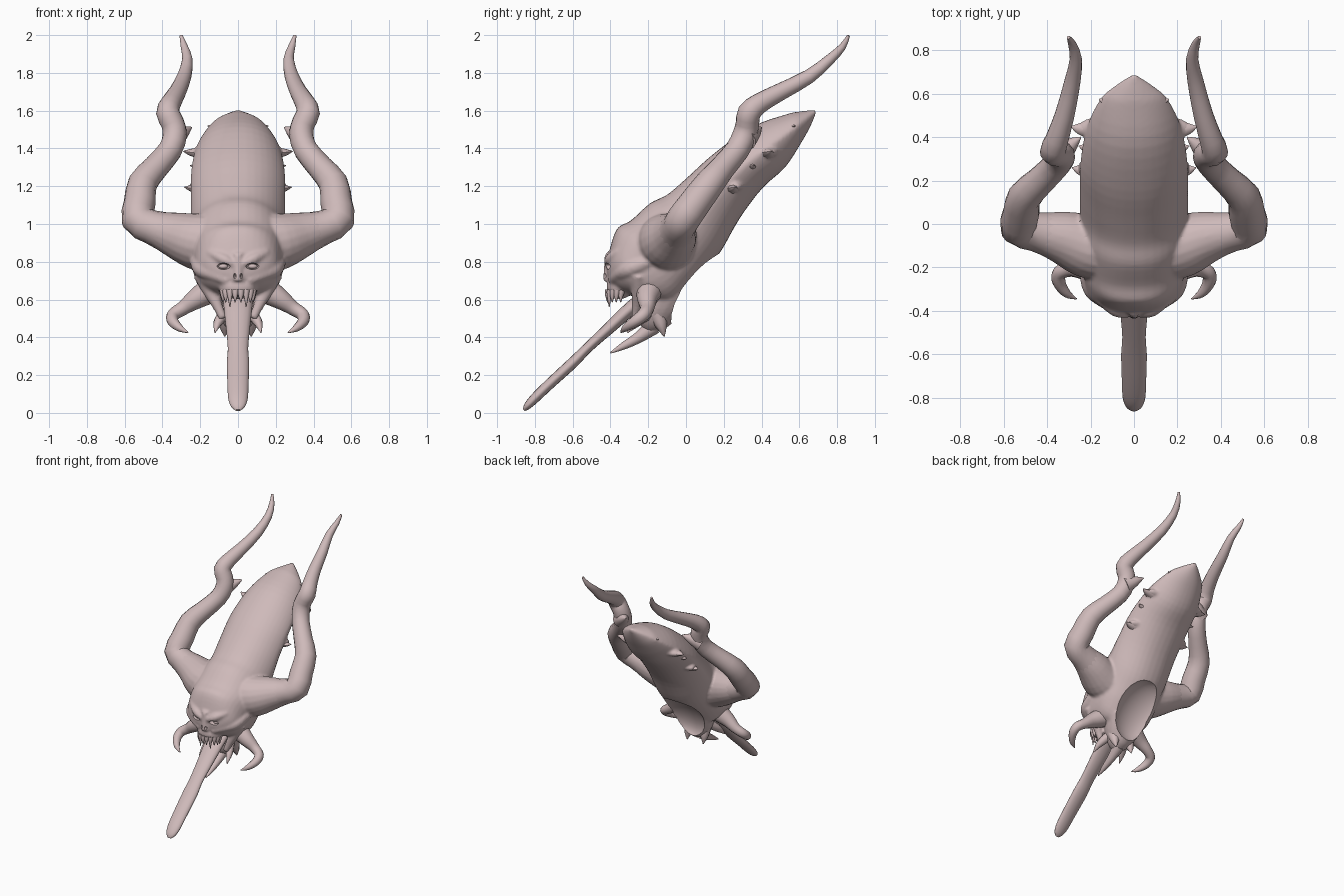
import bpy, bmesh, math
from mathutils import Vector, Matrix

bone = bpy.data.materials.new("pale pink bone")
bone.diffuse_color = (0.62, 0.49, 0.49, 1)


def spline(rows, steps):
    """Catmull-Rom through rows of numbers."""
    out = []
    for i in range(len(rows) - 1):
        a, b = rows[max(i - 1, 0)], rows[i]
        c, d = rows[i + 1], rows[min(i + 2, len(rows) - 1)]
        for s in range(steps):
            t = s / steps
            out.append([0.5 * (2 * q + (r - p) * t + (2 * p - 5 * q + 4 * r - w) * t * t
                        + (3 * q - p - 3 * r + w) * t ** 3) for p, q, r, w in zip(a, b, c, d)])
    return out + [list(rows[-1])]


def skin(bm, rings):
    loops = [[bm.verts.new(p) for p in r] for r in rings]
    n = len(loops[0])
    for a, b in zip(loops, loops[1:]):
        for i in range(n):
            bm.faces.new((a[i], a[(i + 1) % n], b[(i + 1) % n], b[i]))
    bm.faces.new(loops[0][::-1])
    bm.faces.new(loops[-1])


def tube(bm, rows, n=12, steps=4, flat=1.0, mirror=False):
    """Tapered tube along rows of x, y, z, radius."""
    pts = spline(rows, steps)
    for side in ((1, -1) if mirror else (1,)):
        c = [Vector((p[0] * side, p[1], p[2])) for p in pts]
        rings = []
        for i, p in enumerate(pts):
            t = (c[min(i + 1, len(c) - 1)] - c[max(i - 1, 0)]).normalized()
            if i == 0:
                u = Vector((0, 1, 0)) if abs(t.x) > 0.7 else Vector((1, 0, 0))
            u = (u - t * u.dot(t)).normalized()
            v = t.cross(u)
            r = max(p[3], 0.002)
            rings.append([c[i] + r * (u * math.cos(k * math.tau / n) + v * flat * math.sin(k * math.tau / n))
                          for k in range(n)])
        skin(bm, rings)


def blob(bm, center, size, tilt=0.0):
    m = Matrix.Translation(center) @ Matrix.Rotation(tilt, 4, 'X') @ Matrix.Diagonal((*size, 1))
    bmesh.ops.create_uvsphere(bm, u_segments=24, v_segments=16, radius=1, matrix=m)


def finish(bm, name, angle=50):
    bmesh.ops.recalc_face_normals(bm, faces=bm.faces)
    me = bpy.data.meshes.new(name)
    bm.to_mesh(me)
    bm.free()
    ob = bpy.data.objects.new(name, me)
    bpy.context.collection.objects.link(ob)
    me.materials.append(bone)
    smooth(ob, angle)
    return ob


def smooth(ob, angle):
    bpy.ops.object.select_all(action='DESELECT')
    ob.select_set(True)
    bpy.context.view_layer.objects.active = ob
    bpy.ops.object.shade_smooth_by_angle(angle=math.radians(angle))


# Skull and crest: top y, z, bottom y, z, half width, roundness (high = sharp rim)
sections = [
    (0.69, 1.605, 0.688, 1.585, 0.008, 1.4), (0.60, 1.595, 0.655, 1.51, 0.095, 1.4),
    (0.53, 1.58, 0.61, 1.43, 0.158, 1.4), (0.35, 1.515, 0.525, 1.30, 0.22, 1.4),
    (0.15, 1.375, 0.405, 1.19, 0.248, 1.4), (0.0, 1.24, 0.285, 1.03, 0.25, 1.4),
    (-0.10, 1.155, 0.185, 0.855, 0.25, 1.3), (-0.19, 1.11, 0.11, 0.76, 0.25, 1.1),
    (-0.29, 1.02, 0.025, 0.66, 0.25, 0.9), (-0.365, 0.975, -0.07, 0.57, 0.235, 0.9),
    (-0.405, 0.86, -0.21, 0.60, 0.21, 0.9), (-0.42, 0.77, -0.32, 0.63, 0.135, 0.9),
    (-0.415, 0.71, -0.37, 0.66, 0.06, 0.9)]
rings = []
for ty, tz, by, bz, w, e in spline(sections, 4):
    ring = []
    for k in range(40):
        a = k * math.tau / 40
        cs, sn = math.cos(a), math.sin(a)
        x = w * math.copysign(abs(cs) ** 0.9, cs)
        h = 0.5 + 0.5 * math.copysign(abs(sn) ** e, sn)
        ring.append((x, by + (ty - by) * h, bz + (tz - bz) * h))
    rings.append(ring)
bm = bmesh.new()
skin(bm, rings)
# Muzzle, nose bridge, brows, cheekbones, jaw hinges, throat and horn roots
blob(bm, (0, -0.35, 0.665), (0.10, 0.07, 0.062))
tube(bm, [(0, -0.40, 0.84, 0.03), (0, -0.415, 0.78, 0.02), (0, -0.41, 0.70, 0.03)])
tube(bm, [(0.02, -0.41, 0.785, 0.02), (0.08, -0.40, 0.815, 0.03), (0.15, -0.35, 0.85, 0.025)], mirror=True)
tube(bm, [(0.05, -0.385, 0.70, 0.03), (0.12, -0.36, 0.73, 0.035), (0.19, -0.30, 0.76, 0.045),
          (0.215, -0.20, 0.80, 0.04)], mirror=True)
tube(bm, [(0.19, -0.25, 0.74, 0.05), (0.15, -0.25, 0.65, 0.04), (0.11, -0.26, 0.57, 0.028),
          (0.08, -0.27, 0.50, 0.02)], mirror=True)
tube(bm, [(0, -0.10, 0.66, 0.16), (0, -0.15, 0.55, 0.12), (0, -0.18, 0.47, 0.075), (0, -0.19, 0.43, 0.03)], n=20)
tube(bm, [(0.05, -0.09, 0.90, 0.17), (0.20, -0.10, 0.905, 0.155), (0.34, -0.06, 0.945, 0.12),
          (0.46, -0.035, 0.985, 0.085)], n=20, mirror=True)
# Broad bases of the crest thorns
for x, y, z in ((0.14, 0.565, 1.51), (0.245, 0.44, 1.38), (0.245, 0.26, 1.20)):
    tube(bm, [(x - 0.10, y, z, 0.06), (x - 0.03, y, z, 0.045), (x + 0.01, y, z, 0.022)],
         n=12, flat=0.6, mirror=True)
skull = finish(bm, "skull_and_crest")

mod = skull.modifiers.new("blend", 'REMESH')
mod.mode = 'VOXEL'
mod.voxel_size = 0.01
mod = skull.modifiers.new("soften", 'SMOOTH')
mod.iterations = 3
# Cutters: hollow neck, eye sockets and nostrils
bm = bmesh.new()
blob(bm, (0, 0.075, 0.645), (0.205, 0.235, 0.12), math.atan2(0.8, 0.6))
for s in (1, -1):
    blob(bm, (s * 0.078, -0.42, 0.776), (0.036, 0.045, 0.017))
    blob(bm, (s * 0.018, -0.445, 0.725), (0.009, 0.03, 0.016))
cutter = finish(bm, "hollow_cutter")
cutter.hide_render = True
mod = skull.modifiers.new("hollows", 'BOOLEAN')
mod.operation = 'DIFFERENCE'
mod.solver = 'EXACT'
mod.object = cutter
dg = bpy.context.evaluated_depsgraph_get()
mesh = bpy.data.meshes.new_from_object(skull.evaluated_get(dg))
skull.modifiers.clear()
skull.data = mesh
mesh.materials.clear()
mesh.materials.append(bone)
bpy.data.objects.remove(cutter)
smooth(skull, 50)

# Eyes
bm = bmesh.new()
for s in (1, -1):
    blob(bm, (s * 0.078, -0.383, 0.775), (0.025, 0.02, 0.014))
finish(bm, "eyes")

# Long angular horns with an inner spur
bm = bmesh.new()
tube(bm, [(0.22, -0.10, 0.905, 0.14), (0.34, -0.06, 0.945, 0.115), (0.46, -0.035, 0.985, 0.09),
          (0.53, -0.015, 1.025, 0.088), (0.52, 0.05, 1.115, 0.084), (0.505, 0.125, 1.215, 0.078),
          (0.435, 0.195, 1.30, 0.068), (0.36, 0.27, 1.39, 0.064), (0.335, 0.31, 1.47, 0.064),
          (0.345, 0.325, 1.53, 0.062), (0.372, 0.335, 1.59, 0.062), (0.355, 0.39, 1.64, 0.054),
          (0.32, 0.50, 1.70, 0.046), (0.285, 0.65, 1.78, 0.038), (0.268, 0.76, 1.87, 0.028),
          (0.285, 0.83, 1.94, 0.019), (0.302, 0.86, 1.998, 0.008)], n=16, steps=2, mirror=True)
tube(bm, [(0.345, 0.32, 1.45, 0.06), (0.29, 0.365, 1.485, 0.035), (0.245, 0.40, 1.512, 0.003)], mirror=True)
finish(bm, "horns", 40)

# Thorn tips along the crest rim
bm = bmesh.new()
for x, y, z, r in ((0.162, 0.575, 1.52, 0.04), (0.29, 0.45, 1.385, 0.045),
                   (0.285, 0.26, 1.195, 0.045), (0.255, 0.36, 1.31, 0.04)):
    tube(bm, [(x - 0.09, y - 0.015, z - 0.01, r), (x - 0.035, y - 0.01, z - 0.005, r * 0.55), (x, y, z, 0.002)],
         n=8, flat=0.7, mirror=True)
finish(bm, "crest_thorns")

# Curved cheek tusks
bm = bmesh.new()
tube(bm, [(0.13, -0.19, 0.66, 0.075), (0.22, -0.205, 0.605, 0.055), (0.29, -0.205, 0.555, 0.038),
          (0.342, -0.225, 0.52, 0.034), (0.345, -0.27, 0.485, 0.03), (0.31, -0.32, 0.45, 0.02),
          (0.265, -0.345, 0.425, 0.003)], mirror=True)
finish(bm, "cheek_tusks")

# Small jaw spikes and the chin spike
bm = bmesh.new()
tube(bm, [(0.07, -0.20, 0.53, 0.035), (0.105, -0.26, 0.48, 0.025), (0.122, -0.31, 0.425, 0.003)], n=8, mirror=True)
tube(bm, [(0.06, -0.15, 0.52, 0.05), (0.07, -0.13, 0.46, 0.03), (0.07, -0.115, 0.405, 0.003)], n=8, mirror=True)
tube(bm, [(0, -0.17, 0.46, 0.045), (0, -0.25, 0.40, 0.03), (0, -0.33, 0.355, 0.02), (0, -0.40, 0.318, 0.004)])
finish(bm, "jaw_spikes")

# Upper teeth around the muzzle
bm = bmesh.new()
for i in range(10):
    a = math.radians(-95 + 190 * i / 9)
    x, y = 0.082 * math.sin(a), -0.345 - 0.065 * math.cos(a)
    drop = 0.05 if i in (3, 6) else 0.025
    tube(bm, [(x, y, 0.65, 0.019), (x, y - 0.006, 0.62, 0.013), (x, y - 0.006, 0.61 - drop, 0.002)], n=8, steps=2)
finish(bm, "upper_teeth")

# Long flattened tongue
bm = bmesh.new()
tube(bm, [(0, -0.18, 0.64, 0.08), (0, -0.29, 0.555, 0.075), (0, -0.40, 0.455, 0.064),
          (0, -0.52, 0.345, 0.054), (0, -0.60, 0.265, 0.059), (0, -0.72, 0.155, 0.056),
          (0, -0.80, 0.078, 0.052), (0, -0.84, 0.036, 0.038), (0, -0.858, 0.014, 0.014)], n=16, flat=0.5)
finish(bm, "tongue")
